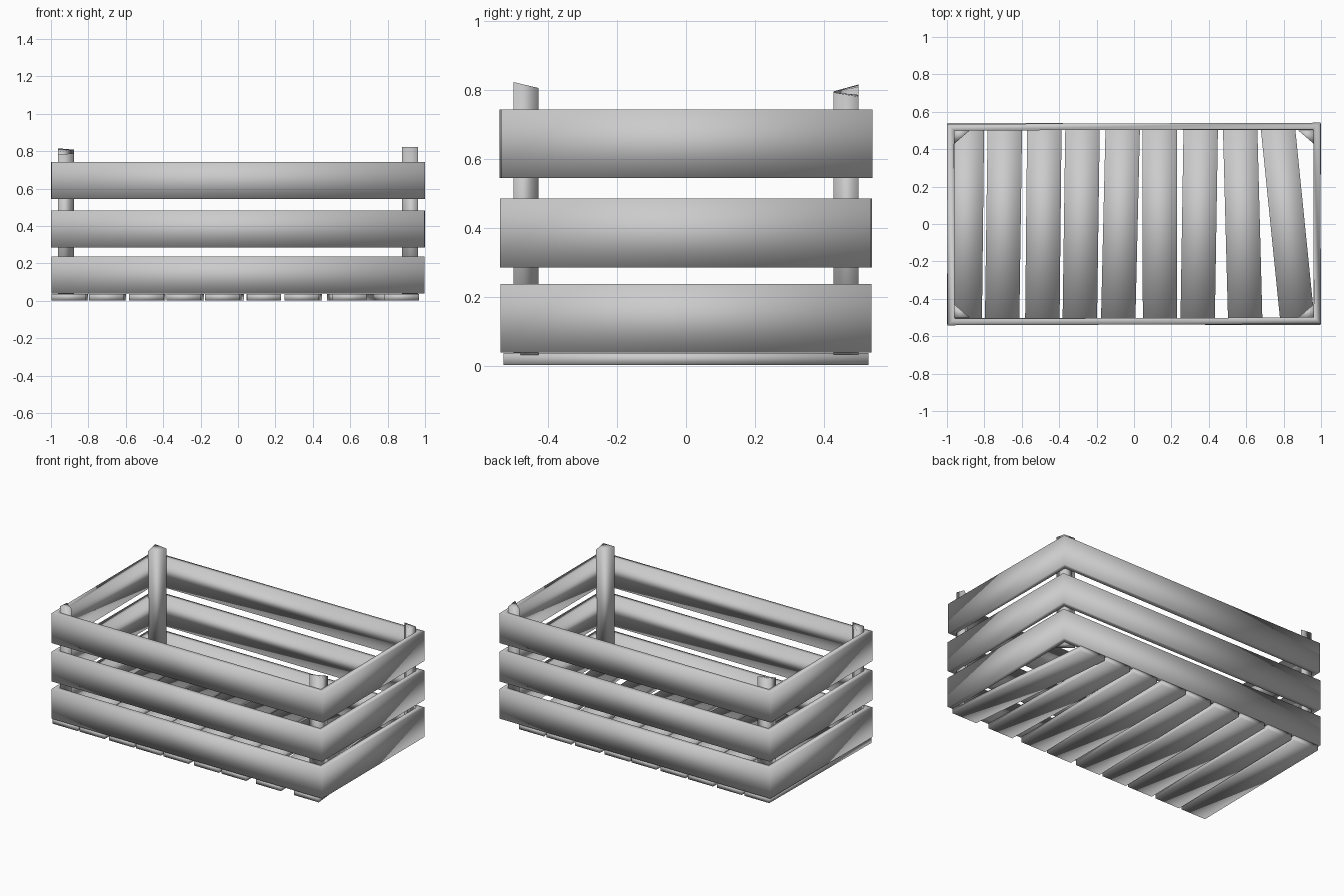
import bpy
import math

if "Cube" in bpy.data.objects:
    bpy.data.objects.remove(bpy.data.objects["Cube"], do_unlink=True)

# Single colour
grey = bpy.data.materials.new("plain_grey")
grey.use_nodes = True
COLOUR = (0.6, 0.6, 0.6, 1)
grey.diffuse_color = COLOUR
grey.node_tree.nodes["Principled BSDF"].inputs["Base Color"].default_value = COLOUR


def make(name, verts, faces):
    """Softly shaded mesh object."""
    mesh = bpy.data.meshes.new(name)
    mesh.from_pydata(verts, [], faces)
    mesh.materials.append(grey)
    mesh.shade_smooth()
    obj = bpy.data.objects.new(name, mesh)
    bpy.context.collection.objects.link(obj)
    return obj


def prism(name, outline, bottom, tops):
    """Upright solid over a counter-clockwise outline; one top height per corner."""
    n = len(outline)
    verts = [(x, y, bottom) for x, y in outline]
    verts += [(x, y, z) for (x, y), z in zip(outline, tops)]
    faces = [tuple(reversed(range(n))), tuple(range(n, 2 * n))]
    faces += [(i, (i + 1) % n, n + (i + 1) % n, n + i) for i in range(n)]
    return make(name, verts, faces)


def band(name, low, high, turn):
    """Rectangular hoop of side boards with mitred corners."""
    corners = [(-1, -1), (1, -1), (1, 1), (-1, 1)]
    verts = [(sx * hx, sy * hy, z)
             for hx, hy, z in ((0.998, 0.538, low), (0.998, 0.538, high),
                               (0.96, 0.503, high), (0.96, 0.503, low))
             for sx, sy in corners]
    faces = []
    for ring in range(4):
        a, b = ring * 4, (ring + 1) % 4 * 4
        faces += [(a + i, a + (i + 1) % 4, b + (i + 1) % 4, b + i) for i in range(4)]
    obj = make(name, verts, faces)
    obj.rotation_euler.z = math.radians(turn)


# Three tiers of side boards
band("lower_side_boards", 0.038, 0.237, 0)
band("middle_side_boards", 0.285, 0.484, -0.1)
band("upper_side_boards", 0.544, 0.743, 0.2)

# Triangular corner posts with uneven sawn tops (corner, along x, along y)
posts = {
    "front_left_post": (1, -1, (0.822, 0.822, 0.805)),
    "front_right_post": (-1, -1, (0.783, 0.788, 0.778)),
    "back_left_post": (1, 1, (0.78, 0.785, 0.792)),
    "back_right_post": (-1, 1, (0.815, 0.808, 0.795)),
}
for name, (sx, sy, tops) in posts.items():
    outline = [(sx * 0.962, sy * 0.5), (sx * 0.878, sy * 0.5), (sx * 0.962, sy * 0.428)]
    if sx * sy < 0:
        outline, tops = outline[::-1], tops[::-1]
    prism(name, outline, 0.03, tops)

# Floor slats, each slightly askew: (centre x at front, centre x at back)
slats = [(-0.905, -0.893), (-0.705, -0.69), (-0.49, -0.479), (-0.29, -0.275),
         (-0.085, -0.06), (0.139, 0.137), (0.34, 0.357), (0.595, 0.567), (0.875, 0.768)]
for i, (front, back) in enumerate(slats):
    w = 0.092
    outline = [(front - w, -0.53), (front + w, -0.53), (back + w, 0.53), (back - w, 0.53)]
    prism(f"floor_slat_{i + 1}", outline, 0.002, [0.037] * 4)
